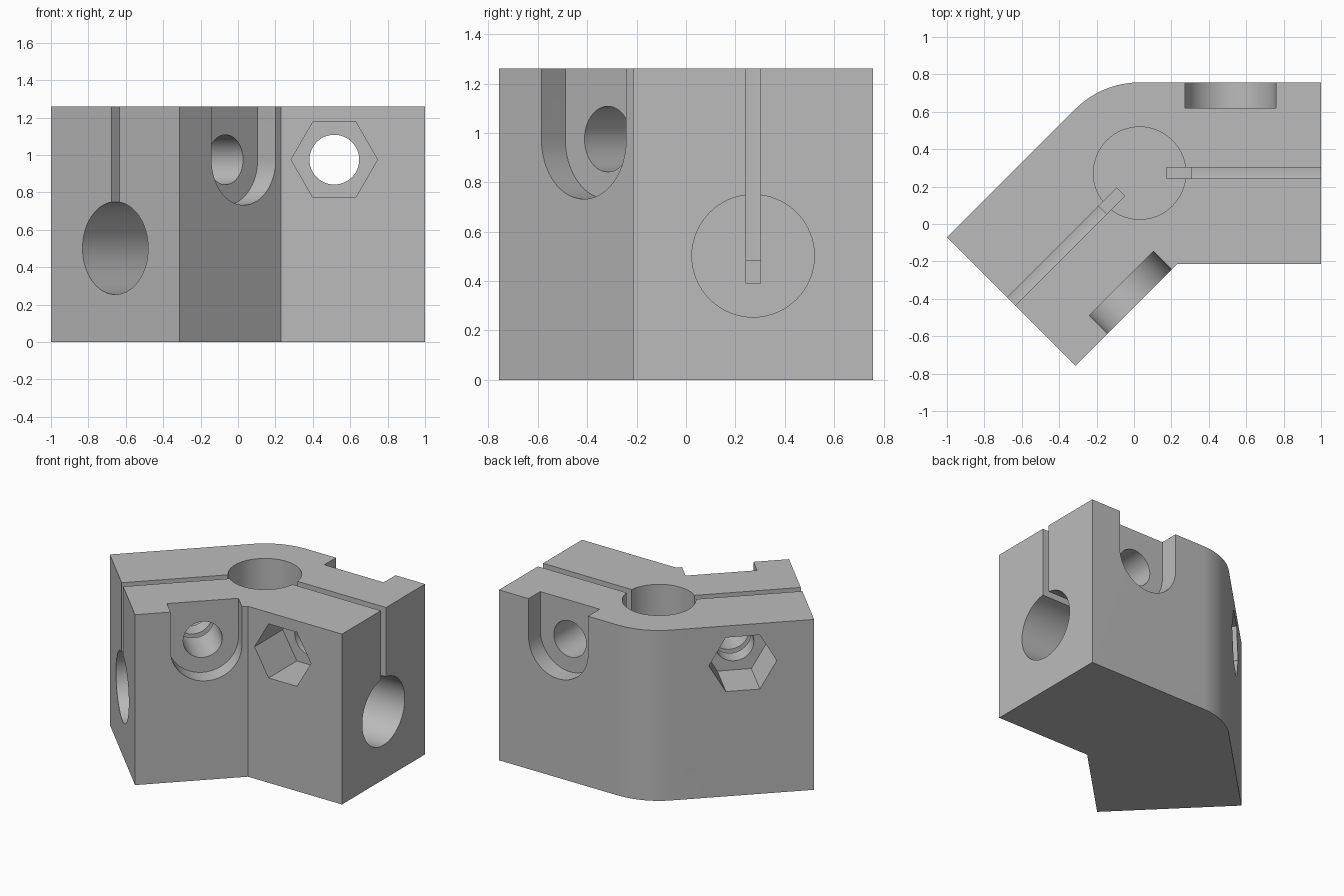
import bpy, bmesh
from math import radians, cos, sin, tan, pi
from mathutils import Matrix, Vector

cube = bpy.data.objects.get("Cube")
if cube:
    bpy.data.objects.remove(cube, do_unlink=True)

L, W, H = 0.97, 0.485, 1.26        # arm length, half width, height
PIVOT = Matrix.Translation((0.03, 0.272, 0))
BOLT_X, BOLT_Z = 0.485, 0.975

grey = bpy.data.materials.new("plain grey")
grey.use_nodes = True
grey.diffuse_color = (0.5, 0.5, 0.5, 1)
grey.node_tree.nodes["Principled BSDF"].inputs["Base Color"].default_value = (0.5, 0.5, 0.5, 1)


def arc(r, start, end, steps):
    angles = [radians(start + (end - start) * i / steps) for i in range(steps + 1)]
    return [(r * cos(a), r * sin(a)) for a in angles]


def ring(r, steps=64):
    return arc(r, 0, 360, steps)[:-1]


def prism(name, points, z0, z1, matrix):
    """Extrude a counter-clockwise profile from z0 to z1 in the given frame."""
    bm = bmesh.new()
    low = [bm.verts.new(matrix @ Vector((x, y, z0))) for x, y in points]
    high = [bm.verts.new(matrix @ Vector((x, y, z1))) for x, y in points]
    bm.faces.new(low[::-1])
    bm.faces.new(high)
    n = len(points)
    for i in range(n):
        j = (i + 1) % n
        bm.faces.new((low[i], low[j], high[j], high[i]))
    bmesh.ops.recalc_face_normals(bm, faces=bm.faces)
    mesh = bpy.data.meshes.new(name)
    bm.to_mesh(mesh)
    bm.free()
    mesh.materials.append(grey)
    obj = bpy.data.objects.new(name, mesh)
    bpy.context.collection.objects.link(obj)
    return obj


def turned(x, y):
    v = Matrix.Rotation(radians(225), 3, 'Z') @ Vector((x, y, 0))
    return (v.x, v.y)


# Angled body with a rounded outer corner
outline = [(L, -W), (L, W)] + arc(W, 90, 135, 16)
outline += [turned(L, -W), turned(L, W), (W * tan(pi / 8), -W)]
body = prism("clamp_body", outline, 0, H, PIVOT)

# Upright socket
cutters = [prism("upright_socket", ring(0.247), 0.485, H + 0.1, PIVOT)]

# Both arms share the same cuts, turned about the upright socket
along_x = Matrix(((0, 0, 1, 0), (1, 0, 0, 0), (0, 1, 0, 0), (0, 0, 0, 1)))
across = Matrix.Rotation(pi / 2, 4, 'X')
recess = arc(0.243, 180, 360, 32) + [(0.243, 0.5), (-0.243, 0.5)]
slot = [(0.143, -0.03), (L + 0.1, -0.03), (L + 0.1, 0.03), (0.143, 0.03)]
for side, angle in (("left", 0), ("right", 225)):
    arm = PIVOT @ Matrix.Rotation(radians(angle), 4, 'Z')
    end = arm @ Matrix.Translation((0, 0, 0.502)) @ along_x
    bolt = arm @ Matrix.Translation((BOLT_X, 0, BOLT_Z)) @ across
    cutters += [
        prism(side + "_arm_socket", ring(0.248), 0.28, L + 0.1, end),
        prism(side + "_clamp_slot", slot, 0.39, H + 0.1, arm),
        prism(side + "_bolt_hole", ring(0.133, 48), -0.6, 0.6, bolt),
        prism(side + "_bolt_head_recess", recess, -0.6, 0.137 - W, bolt),
        prism(side + "_nut_pocket", ring(0.231, 6), W - 0.33, 0.6, bolt),
    ]

# Cut everything out of the body
bpy.context.view_layer.objects.active = body
for cutter in cutters:
    cutter.hide_render = True
    mod = body.modifiers.new(cutter.name, 'BOOLEAN')
    mod.operation = 'DIFFERENCE'
    mod.solver = 'EXACT'
    mod.object = cutter
    bpy.ops.object.modifier_apply(modifier=mod.name)
for cutter in cutters:
    bpy.data.objects.remove(cutter, do_unlink=True)

# Smooth round walls, sharp edges elsewhere
bpy.ops.object.select_all(action='DESELECT')
body.select_set(True)
bpy.ops.object.shade_smooth_by_angle(angle=radians(30))
